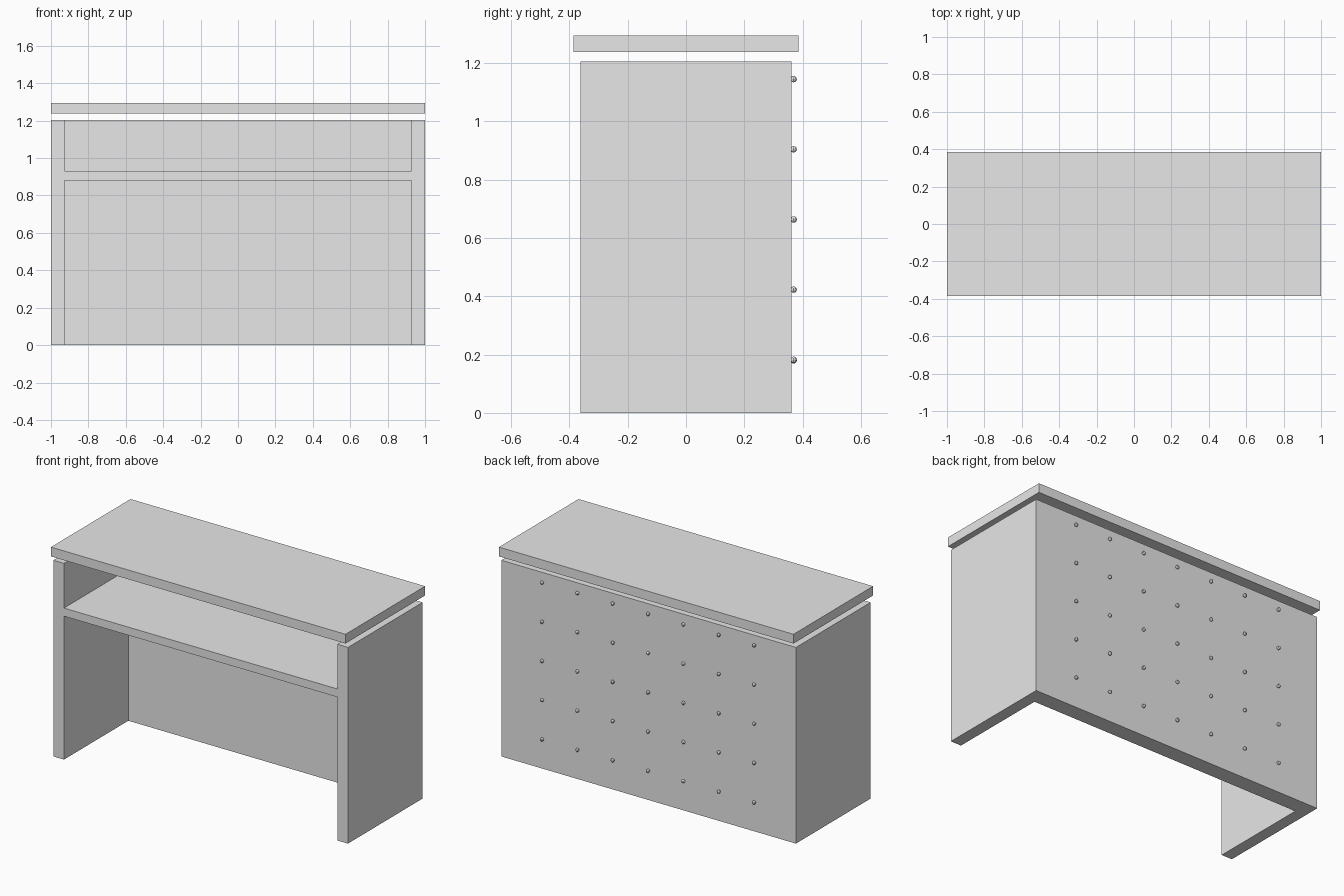
import bpy

if "Cube" in bpy.data.objects:
    bpy.data.objects.remove(bpy.data.objects["Cube"])

grey = bpy.data.materials.new("plain grey")
grey.diffuse_color = (0.8, 0.8, 0.8, 1)
grey.use_nodes = True
grey.node_tree.nodes["Principled BSDF"].inputs["Base Color"].default_value = grey.diffuse_color


def box(name, x, y, z):
    """Axis-aligned box from (min, max) ranges."""
    bpy.ops.mesh.primitive_cube_add(size=1)
    ob = bpy.context.object
    ob.name = name
    for v in ob.data.vertices:
        v.co = [r[0] if c < 0 else r[1] for c, r in zip(v.co, (x, y, z))]
    ob.data.materials.append(grey)
    return ob


# Desk body: one solid block hollowed out from the front
body = box("desk_body", (-1, 1), (-0.362, 0.362), (0, 1.204))
hollows = [
    box("knee_space", (-0.928, 0.928), (-0.6, 0.262), (-0.2, 0.88)),
    box("upper_tray", (-0.928, 0.928), (-0.6, 0.262), (0.93, 1.4)),
]
for cutter in hollows:
    mod = body.modifiers.new(cutter.name, "BOOLEAN")
    mod.operation = "DIFFERENCE"
    mod.solver = "EXACT"
    mod.object = cutter
    cutter.hide_render = True
    bpy.context.view_layer.objects.active = body
    bpy.ops.object.modifier_apply(modifier=mod.name)
    bpy.data.objects.remove(cutter)

# Worktop floating just above the body
box("worktop", (-1, 1), (-0.386, 0.386), (1.237, 1.294))

# Grid of small studs on the back panel
bpy.ops.mesh.primitive_uv_sphere_add(segments=8, ring_count=6, radius=0.011)
stud = bpy.context.object
stud.name = "back_stud"
stud.data.materials.append(grey)
stud.location = (-0.72, 0.369, 0.18)
for i in range(7):
    for j in range(5):
        if i or j:
            s = bpy.data.objects.new("back_stud", stud.data)
            s.location = (-0.72 + 0.24 * i, 0.369, 0.182 + 0.2405 * j)
            bpy.context.collection.objects.link(s)
